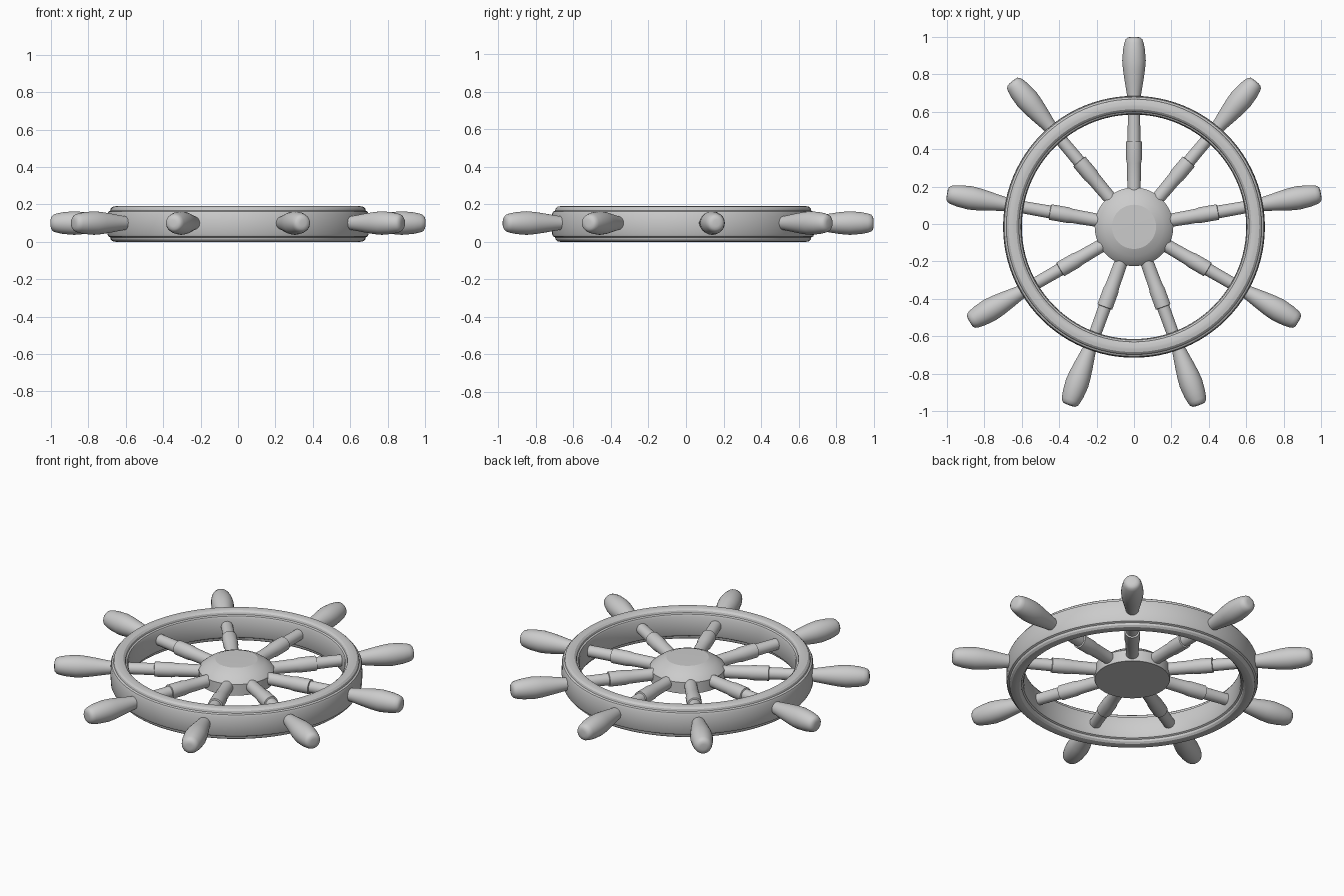
import bpy, bmesh, math
from mathutils import Matrix, Vector

if "Cube" in bpy.data.objects:
    bpy.data.objects.remove(bpy.data.objects["Cube"])

CENTRE = Vector((0, -0.015, 0))
SPOKES = 9
SPOKE_Z = 0.1


def lathe(name, profile, steps, closed=False, angle=30):
    """Spin an (r, z) profile around the z axis into a smooth shaded object."""
    bm = bmesh.new()
    verts = [bm.verts.new((r, 0, z)) for r, z in profile]
    edges = [bm.edges.new(p) for p in zip(verts, verts[1:])]
    if closed:
        edges.append(bm.edges.new((verts[-1], verts[0])))
    bmesh.ops.spin(bm, geom=verts + edges, cent=(0, 0, 0), axis=(0, 0, 1),
                   angle=2 * math.pi, steps=steps, use_merge=True)
    bmesh.ops.remove_doubles(bm, verts=bm.verts, dist=1e-5)
    bmesh.ops.recalc_face_normals(bm, faces=bm.faces)
    mesh = bpy.data.meshes.new(name)
    bm.to_mesh(mesh)
    bm.free()
    obj = bpy.data.objects.new(name, mesh)
    bpy.context.collection.objects.link(obj)
    bpy.ops.object.select_all(action='DESELECT')
    obj.select_set(True)
    bpy.context.view_layer.objects.active = obj
    bpy.ops.object.shade_smooth_by_angle(angle=math.radians(angle))
    obj.location = CENTRE
    return obj


# Rim: a band with a rounded bead above and below
upper = [(0.698, 0.15), (0.693, 0.161), (0.683, 0.166), (0.680, 0.178),
         (0.670, 0.187), (0.655, 0.190), (0.643, 0.190), (0.628, 0.187),
         (0.618, 0.178), (0.615, 0.166), (0.606, 0.161), (0.601, 0.15)]
lower = [(r, 0.19 - z) for r, z in reversed(upper)]
lathe("rim", [(0.70, 0.095)] + upper + [(0.60, 0.095)] + lower, 96, closed=True)

# Hub: flat bottom, straight side, stepped dome with a flat cap
lathe("hub", [(0, 0.053), (0.208, 0.053), (0.21, 0.056), (0.21, 0.122),
              (0.205, 0.129), (0.182, 0.148), (0.158, 0.165), (0.118, 0.182),
              (0, 0.184)], 64, angle=20)

# Spokes with turned collar and bulbous handle
spoke_profile = [(0, 0.15), (0.035, 0.15), (0.036, 0.24), (0.038, 0.34),
                 (0.042, 0.36), (0.042, 0.455), (0.034, 0.457), (0.033, 0.60),
                 (0.034, 0.68), (0.040, 0.72), (0.050, 0.78), (0.059, 0.84),
                 (0.063, 0.89), (0.058, 0.95), (0.051, 0.985), (0.045, 1.002),
                 (0.034, 1.012), (0.018, 1.015), (0, 1.015)]
spoke = lathe("spoke", spoke_profile, 32, angle=50)
for i in range(SPOKES):
    part = spoke if i == 0 else spoke.copy()
    if i:
        bpy.context.collection.objects.link(part)
    part.name = f"spoke_{i + 1}"
    part.matrix_world = (Matrix.Translation(CENTRE + Vector((0, 0, SPOKE_Z)))
                         @ Matrix.Rotation(2 * math.pi * i / SPOKES, 4, 'Z')
                         @ Matrix.Rotation(-math.pi / 2, 4, 'X'))
